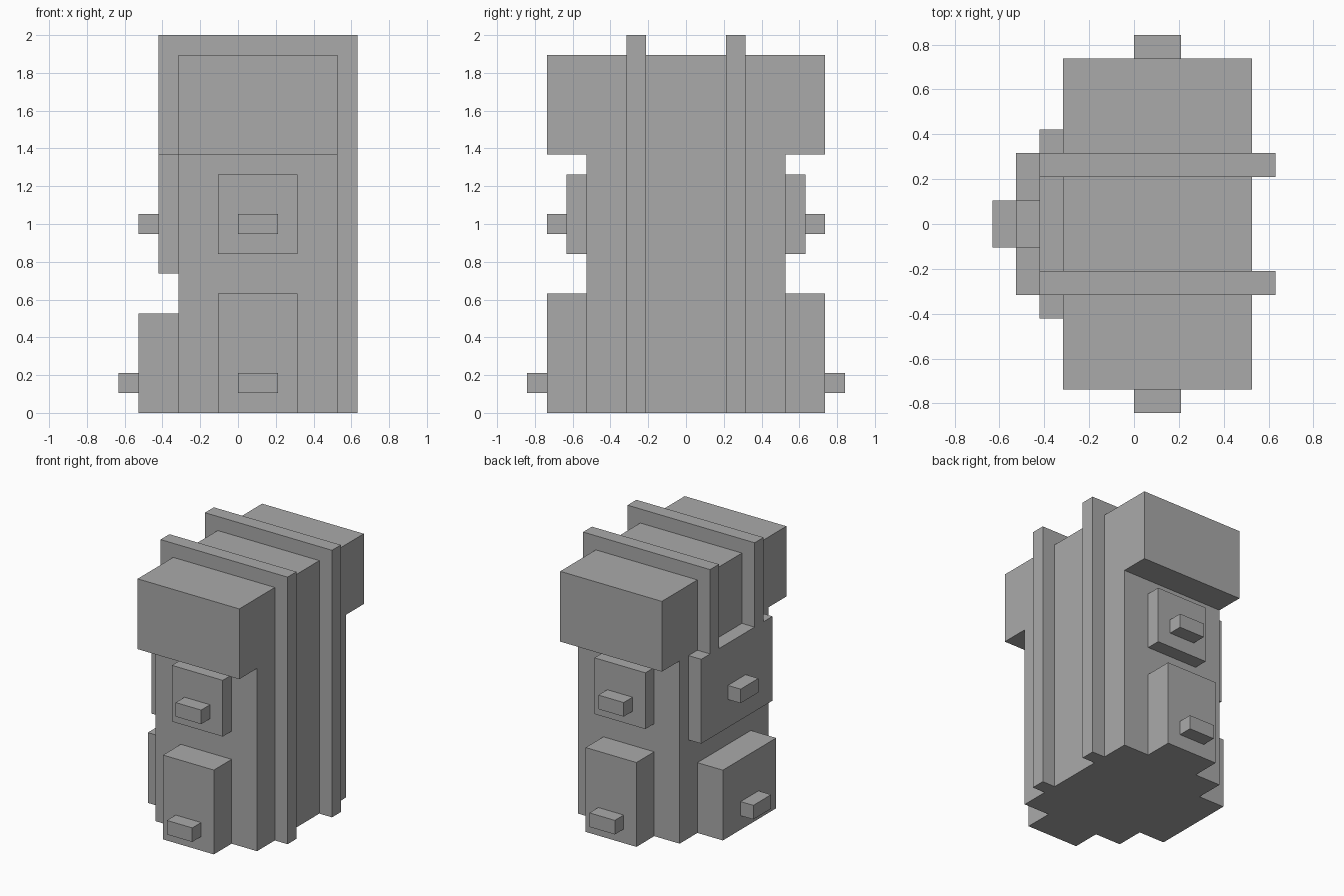
import bpy
import bmesh

U = 2 / 19  # the model sits on a regular grid, 19 cells tall

if "Cube" in bpy.data.objects:
    bpy.data.objects.remove(bpy.data.objects["Cube"])

grey = bpy.data.materials.new("plain grey")
grey.use_nodes = True
colour = (0.4, 0.4, 0.4, 1)
grey.diffuse_color = colour
grey.node_tree.nodes["Principled BSDF"].inputs["Base Color"].default_value = colour


def extrude_profile(name, points, axis, start, end):
    """Extrude a flat outline (other two axes, in order) along an axis."""
    bm = bmesh.new()
    verts = []
    for p in points:
        co = list(p)
        co.insert(axis, start)
        verts.append(bm.verts.new([c * U for c in co]))
    face = bm.faces.new(verts)
    grown = bmesh.ops.extrude_face_region(bm, geom=[face])["geom"]
    shift = [0, 0, 0]
    shift[axis] = (end - start) * U
    bmesh.ops.translate(bm, vec=shift, verts=[v for v in grown if isinstance(v, bmesh.types.BMVert)])
    bmesh.ops.recalc_face_normals(bm, faces=bm.faces)
    mesh = bpy.data.meshes.new(name)
    bm.to_mesh(mesh)
    bm.free()
    mesh.materials.append(grey)
    obj = bpy.data.objects.new(name, mesh)
    bpy.context.collection.objects.link(obj)
    return obj


def box(name, x, y, z):
    outline = [(x[0], y[0]), (x[1], y[0]), (x[1], y[1]), (x[0], y[1])]
    return extrude_profile(name, outline, 2, *z)


# Bag body with the lid overhanging both ends
half = [(5, 0), (5, 13), (7, 13), (7, 18)]
body_outline = half + [(-y, z) for y, z in reversed(half)]
extrude_profile("body_and_lid", body_outline, 0, -3, 5)

# Straps: long down one side, over the lid, short down to the large pocket
strap_outline = [(6, 0), (6, 19), (-4, 19), (-4, 13), (-3, 13), (-3, 18), (5, 18), (5, 0)]

for side, label in ((1, "back"), (-1, "front")):
    def span(a, b):
        return sorted((a * side, b * side))

    extrude_profile(label + "_strap", strap_outline, 1, *span(2, 3))
    # End pockets and their buckles
    box(label + "_upper_pocket", (-1, 3), span(5, 6), (8, 12))
    box(label + "_upper_buckle", (0, 2), span(6, 7), (9, 10))
    box(label + "_lower_pocket", (-1, 3), span(5, 7), (0, 6))
    box(label + "_lower_buckle", (0, 2), span(7, 8), (1, 2))

# Outer side pockets and their buckles
box("side_upper_pocket", (-4, -3), (-4, 4), (7, 13))
box("side_upper_buckle", (-5, -4), (-1, 1), (9, 10))
box("side_lower_pocket", (-5, -3), (-3, 3), (0, 5))
box("side_lower_buckle", (-6, -5), (-1, 1), (1, 2))
